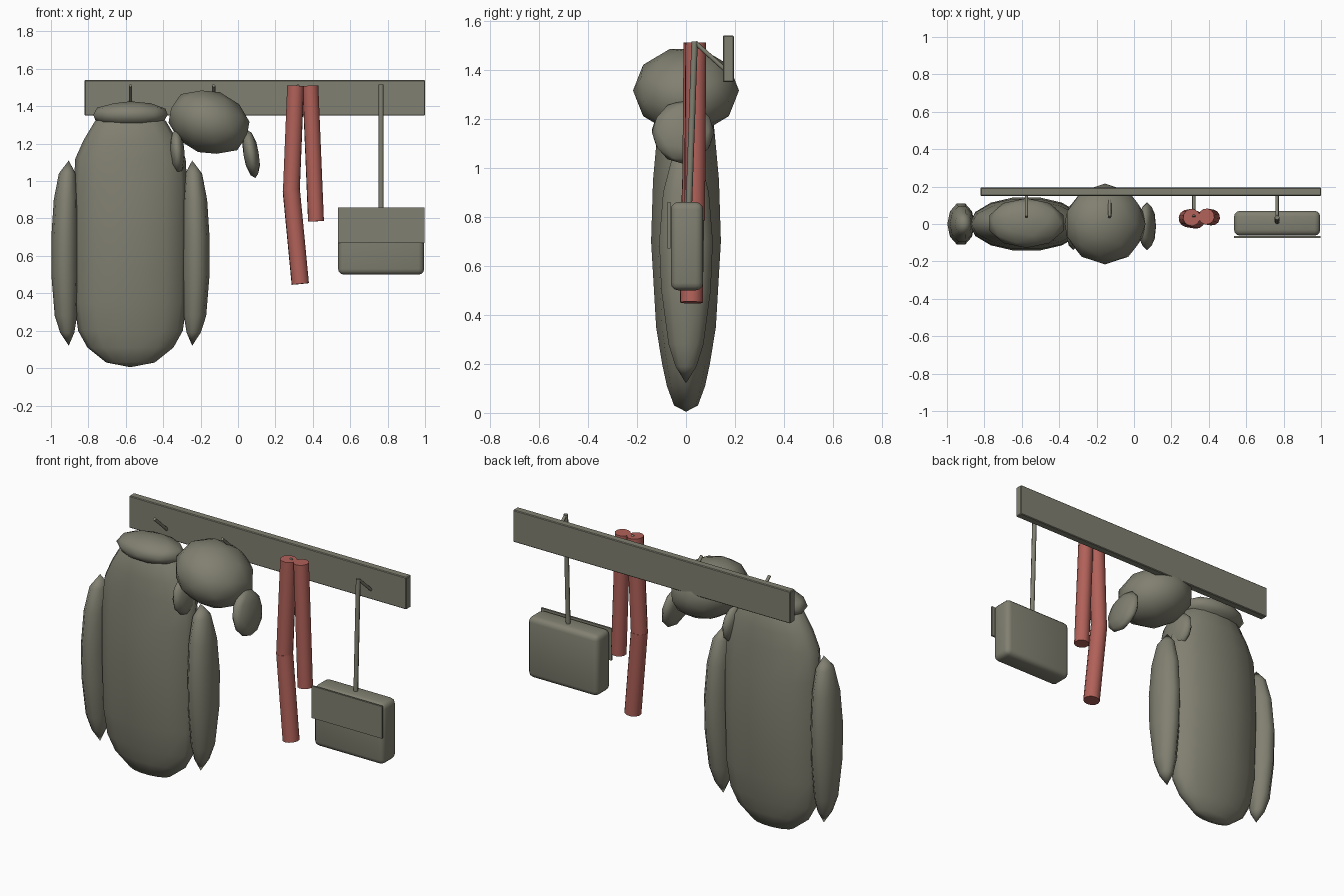
import bpy
import bmesh
import math
from mathutils import Vector, Matrix

cube = bpy.data.objects.get("Cube")
if cube:
    bpy.data.objects.remove(cube, do_unlink=True)


def material(name, rgb):
    mat = bpy.data.materials.new(name)
    mat.use_nodes = True
    mat.diffuse_color = (*rgb, 1)
    mat.node_tree.nodes["Principled BSDF"].inputs["Base Color"].default_value = (*rgb, 1)
    return mat


OLIVE = material("olive grey", (0.22, 0.215, 0.165))
RED = material("faded red", (0.44, 0.12, 0.1))


def finish(name, bm, mat, angle=50):
    """Turn a bmesh into a smooth shaded object that keeps its hard edges."""
    bmesh.ops.recalc_face_normals(bm, faces=bm.faces)
    mesh = bpy.data.meshes.new(name)
    bm.to_mesh(mesh)
    bm.free()
    mesh.materials.append(mat)
    obj = bpy.data.objects.new(name, mesh)
    bpy.context.collection.objects.link(obj)
    bpy.ops.object.select_all(action='DESELECT')
    obj.select_set(True)
    bpy.context.view_layer.objects.active = obj
    bpy.ops.object.shade_smooth_by_angle(angle=math.radians(angle))
    return obj


def box(name, low, high, mat, bevel=0.0, segments=1):
    low, high = Vector(low), Vector(high)
    bm = bmesh.new()
    bmesh.ops.create_cube(bm, size=1, matrix=Matrix.Translation((low + high) / 2)
                          @ Matrix.Diagonal((*(high - low), 1)))
    if bevel:
        bmesh.ops.bevel(bm, geom=bm.edges[:], offset=bevel, segments=segments,
                        profile=0.5, affect='EDGES')
    return finish(name, bm, mat, 35)


def rod(name, start, end, radius, mat, sides=10):
    start, end = Vector(start), Vector(end)
    axis = end - start
    bm = bmesh.new()
    bmesh.ops.create_cone(bm, cap_ends=True, segments=sides, radius1=radius,
                          radius2=radius, depth=axis.length,
                          matrix=Matrix.Translation((start + end) / 2)
                          @ axis.to_track_quat('Z', 'Y').to_matrix().to_4x4())
    return finish(name, bm, mat)


def pebble(name, centre, radii, tilt, mat):
    """Low-poly ellipsoid, tilted about the y axis."""
    bm = bmesh.new()
    bmesh.ops.create_icosphere(bm, subdivisions=2, radius=1.02,
                               matrix=Matrix.Translation(centre)
                               @ Matrix.Rotation(math.radians(tilt), 4, 'Y')
                               @ Matrix.Diagonal((*radii, 1)))
    return finish(name, bm, mat, 60)


def loft(name, rings, sides, mat):
    """Skin oval rings given as (centre x, z, half width, half depth)."""
    bm = bmesh.new()
    loops = []
    for cx, z, rx, ry in rings:
        angles = [2 * math.pi * i / sides for i in range(sides)]
        loops.append([bm.verts.new((cx + rx * math.cos(a), ry * math.sin(a), z))
                      for a in angles])
    for lower, upper in zip(loops, loops[1:]):
        for i in range(sides):
            j = (i + 1) % sides
            bm.faces.new((lower[i], lower[j], upper[j], upper[i]))
    bmesh.ops.remove_doubles(bm, verts=bm.verts, dist=0.0005)
    return finish(name, bm, mat, 60)


# Wall board and its four slanted pegs
box("wall_board", (-0.82, 0.15, 1.35), (1.0, 0.195, 1.54), OLIVE, 0.004)
PEGS = (-0.575, -0.13, 0.32, 0.765)
for number, x in enumerate(PEGS, 1):
    rod(f"peg_{number}", (x, 0.16, 1.4), (x, 0.038, 1.51), 0.009, OLIVE, 8)

# Coat body, collar and sleeves
COAT_X = PEGS[0]
coat = [(0.005, 0, 0), (0.03, 0.13, 0.05), (0.11, 0.23, 0.08), (0.2, 0.28, 0.1),
        (0.35, 0.3, 0.125), (0.7, 0.305, 0.146), (0.95, 0.305, 0.138),
        (1.12, 0.295, 0.122), (1.22, 0.25, 0.112), (1.32, 0.19, 0.09),
        (1.39, 0.1, 0.05), (1.4, 0, 0)]
loft("coat_body", [(COAT_X, z, rx, ry) for z, rx, ry in coat], 14, OLIVE)
pebble("coat_collar", (COAT_X, 0.005, 1.355), (0.205, 0.13, 0.07), 0, OLIVE)

sleeve = [(0.33, 0.12, 0, 0), (0.338, 0.19, 0.038, 0.045), (0.345, 0.28, 0.06, 0.075),
          (0.35, 0.5, 0.073, 0.106), (0.35, 0.7, 0.073, 0.115), (0.345, 0.9, 0.065, 0.098),
          (0.338, 1.04, 0.045, 0.06), (0.33, 1.11, 0, 0)]
for side, label in ((-1, "right"), (1, "left")):
    loft(f"{label}_sleeve", [(COAT_X + side * off, z, rx, ry)
                             for off, z, rx, ry in sleeve], 10, OLIVE)

# Hat with ear flaps
pebble("hat_crown", (-0.155, 0, 1.315), (0.222, 0.212, 0.167), 20, OLIVE)
pebble("right_ear_flap", (-0.325, -0.012, 1.155), (0.04, 0.125, 0.118), -4, OLIVE)
pebble("left_ear_flap", (0.07, -0.012, 1.145), (0.042, 0.125, 0.128), -10, OLIVE)

# Scarf: a long bent end and a short end
rod("scarf_long_upper", (0.308, 0.035, 1.51), (0.285, 0.03, 0.94), 0.046, RED, 12)
rod("scarf_long_lower", (0.285, 0.03, 0.95), (0.333, 0.022, 0.45), 0.047, RED, 12)
rod("scarf_short", (0.387, 0.04, 1.51), (0.417, 0.035, 0.785), 0.043, RED, 12)

# Shoulder bag with front flap and strap
box("bag_body", (0.535, -0.062, 0.5), (0.995, 0.07, 0.86), OLIVE, 0.03, 3)
box("bag_flap", (0.535, -0.075, 0.67), (0.997, -0.064, 0.86), OLIVE)
rod("bag_strap", (0.765, 0.012, 0.85), (0.765, 0.035, 1.515), 0.013, OLIVE, 8)
